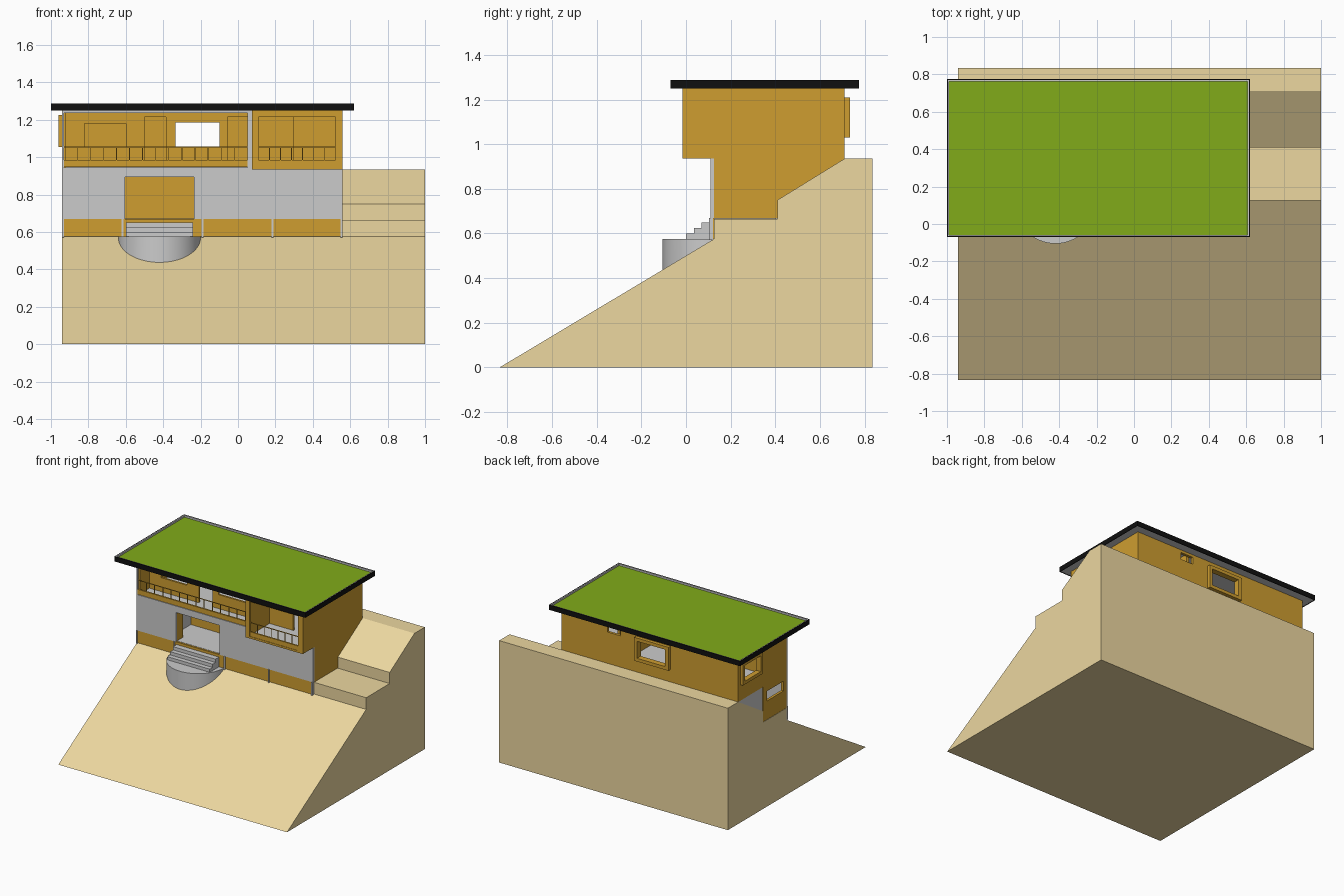
import bpy, bmesh, math

if "Cube" in bpy.data.objects:
    bpy.data.objects.remove(bpy.data.objects["Cube"])


def mat(name, rgb):
    m = bpy.data.materials.new(name)
    m.diffuse_color = (*rgb, 1)
    m.use_nodes = True
    m.node_tree.nodes["Principled BSDF"].inputs["Base Color"].default_value = m.diffuse_color
    return m


WOOD = mat("wood", (0.62, 0.34, 0.03))
EARTH = mat("earth", (0.84, 0.68, 0.35))
GRASS = mat("grass", (0.22, 0.41, 0.01))
BLACK = mat("black", (0.005, 0.005, 0.005))


def finish(name, bm, m=None):
    bmesh.ops.recalc_face_normals(bm, faces=bm.faces[:])
    me = bpy.data.meshes.new(name)
    bm.to_mesh(me)
    bm.free()
    ob = bpy.data.objects.new(name, me)
    bpy.context.collection.objects.link(ob)
    if m:
        me.materials.append(m)
    return ob


def extrude(bm, vec):
    """Give the flat faces in bm a thickness along vec."""
    r = bmesh.ops.extrude_face_region(bm, geom=bm.faces[:], use_keep_orig=True)
    verts = [v for v in r["geom"] if isinstance(v, bmesh.types.BMVert)]
    bmesh.ops.translate(bm, verts=verts, vec=vec)


def prism(name, pts, x0, x1, m=None):
    """(y, z) profile extruded along x."""
    bm = bmesh.new()
    bm.faces.new([bm.verts.new((x0, y, z)) for y, z in pts])
    extrude(bm, (x1 - x0, 0, 0))
    return finish(name, bm, m)


def panel(name, axis, u0, u1, v0, v1, d0, d1, holes=(), m=None):
    """Slab of thickness d0..d1 along axis, with rectangular holes (u0, u1, v0, v1)."""
    place = {"x": lambda u, v: (d0, u, v), "y": lambda u, v: (u, d0, v),
             "z": lambda u, v: (u, v, d0)}[axis]
    us = sorted({u0, u1, *[c for h in holes for c in h[:2]]})
    vs = sorted({v0, v1, *[c for h in holes for c in h[2:]]})
    bm = bmesh.new()
    for a, b in zip(us, us[1:]):
        for c, d in zip(vs, vs[1:]):
            mu, mv = (a + b) / 2, (c + d) / 2
            if any(h[0] < mu < h[1] and h[2] < mv < h[3] for h in holes):
                continue
            bm.faces.new([bm.verts.new(place(*p)) for p in ((a, c), (b, c), (b, d), (a, d))])
    bmesh.ops.remove_doubles(bm, verts=bm.verts[:], dist=1e-5)
    extrude(bm, [(d1 - d0) * (axis == k) for k in "xyz"])
    return finish(name, bm, m)


def box(name, x0, x1, y0, y1, z0, z1, m=None):
    return panel(name, "z", x0, x1, y0, y1, z0, z1, (), m)


# Terraced hillside
prism("hillside", [(-.835, 0), (.125, .575), (.125, .665), (.41, .665), (.41, .75),
                   (.71, .935), (.835, .935), (.835, 0)], -.94, 1, EARTH)

# Base cladding with posts
box("base_cladding", -.935, .555, .112, .125, .575, .67, WOOD)
for i, x in enumerate((-.935, -.617, -.19, .185, .553)):
    box(f"base_post_{i}", x - .005, x + .005, .104, .122, .57, .67)

# Half-round landing, its underside following the slope
bm = bmesh.new()
top, low = [], []
for i in range(33):
    a = math.pi + math.pi * i / 32
    x, y = -.42 + .22 * math.cos(a), .115 + .22 * math.sin(a)
    top.append(bm.verts.new((x, y, .576)))
    low.append(bm.verts.new((x, y, (y + .835) * .575 / .96 - .004)))
bm.faces.new(top)
bm.faces.new(low)
for i in range(33):
    j = (i + 1) % 33
    bm.faces.new((top[i], top[j], low[j], low[i]))
landing = finish("landing", bm)
bpy.context.view_layer.objects.active = landing
landing.select_set(True)
bpy.ops.object.shade_smooth_by_angle()

# Entrance steps
prism("entrance_steps", [(0, .575), (0, .6), (.035, .6), (.035, .625), (.07, .625),
                         (.07, .65), (.112, .65), (.112, .575)], -.6, -.24)

# Floors
box("lower_floor", -.92, .535, .125, .4, .665, .672)
box("upper_floor", -.92, .535, .125, .69, .935, .948)

# Front concrete facade with entrance and loggia openings
panel("facade", "y", -.94, .56, .67, 1.25, .11, .125,
      [(-.605, -.235, .67, .895), (-.93, .05, .945, 1.235), (.075, .56, .935, 1.25)])
box("door_leaf", -.615, -.605, .125, .2, .672, .895, WOOD)
box("hall_partition", -.69, -.68, .125, .4, .672, .935)

# Outer walls
prism("right_wall", [(-.015, .935), (-.015, 1.25), (.71, 1.25), (.71, .935), (.41, .75),
                     (.41, .667), (.125, .667), (.125, .935)], .535, .56, WOOD)
panel("left_wall", "x", .125, .71, .667, 1.25, -.94, -.92,
      [(.41, .71, .667, .935), (.465, .655, 1.08, 1.2), (.16, .36, .81, .885)], WOOD)
prism("left_foundation", [(.41, .75), (.41, .935), (.71, .935)], -.938, -.92)
panel("back_wall", "y", -.92, .535, .93, 1.25, .69, .71,
      [(-.335, -.1, 1.055, 1.185), (.06, .17, 1.175, 1.23)], WOOD)
box("lower_back_wall", -.92, .535, .4, .41, .67, .935, WOOD)

# Projecting window frames
panel("back_window_frame", "y", -.365, -.075, 1.03, 1.21, .7, .735,
      [(-.335, -.1, 1.055, 1.185)], WOOD)
panel("left_window_frame", "x", .44, .68, 1.055, 1.225, -.96, -.925,
      [(.465, .655, 1.08, 1.2)], WOOD)

# Recessed upper wall with windows and doors, and room divider
panel("recessed_wall", "y", -.92, .535, .948, 1.25, .24, .255,
      [(-.82, -.6, 1.055, 1.18), (-.5, -.385, .948, 1.215), (-.335, -.1, 1.055, 1.185),
       (-.055, .05, .948, 1.215), (.3, .52, .948, 1.215)], WOOD)
box("room_divider", .078, .1, .255, .69, .948, 1.25, WOOD)

# Projecting balcony box
panel("balcony_frame", "y", .075, .535, .935, 1.25, -.015, 0, [(.11, .52, .95, 1.215)], WOOD)
box("balcony_side", .075, .1, 0, .24, .935, 1.25, WOOD)
box("balcony_base", .1, .535, 0, .125, .935, .948, WOOD)
box("balcony_floor", .1, .535, 0, .24, .948, .95)


# Kerbs and railings
def railing(name, x0, x1, y, n):
    box(name + "_kerb", x0, x1, y, y + .012, .947, .985, WOOD)
    box(name + "_top_rail", x0, x1, y + .004, y + .009, 1.051, 1.056, WOOD)
    for i in range(1, n):
        x = x0 + (x1 - x0) * i / n
        box(f"{name}_post_{i}", x - .002, x + .002, y + .004, y + .008, .985, 1.052, WOOD)


railing("loggia", -.93, .05, .112, 14)
railing("balcony", .11, .52, -.012, 7)

# Green roof: grey tray, black fascia, grass
box("roof_slab", -.995, .615, -.065, .77, 1.252, 1.266)
panel("roof_rim", "z", -.995, .615, -.065, .77, 1.266, 1.287, [(-.988, .608, -.058, .763)])
panel("fascia", "z", -1, .62, -.07, .775, 1.25, 1.288, [(-.995, .615, -.065, .77)], BLACK)
box("grass_roof", -.988, .608, -.058, .763, 1.266, 1.274, GRASS)
